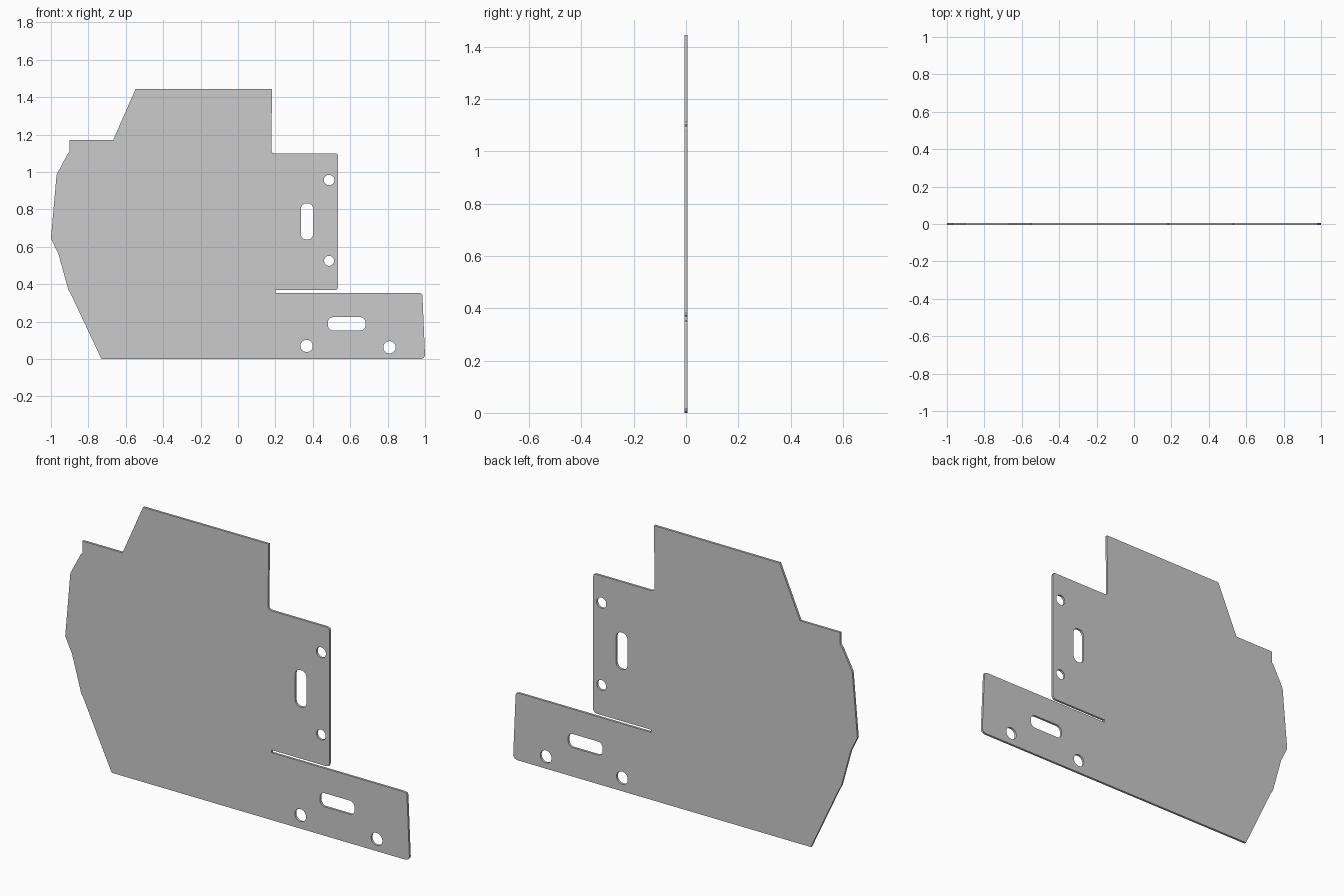
import bpy
from math import sin, cos, pi

if "Cube" in bpy.data.objects:
    bpy.data.objects.remove(bpy.data.objects["Cube"])

THICK = 0.012

# Flat plate as a filled 2D curve; inner closed splines become holes
curve = bpy.data.curves.new("bracket_plate", 'CURVE')
curve.dimensions = '2D'
curve.fill_mode = 'BOTH'
curve.extrude = THICK / 2


def loop(points):
    s = curve.splines.new('POLY')
    s.points.add(len(points) - 1)
    for p, (x, z) in zip(s.points, points):
        p.co = (x, z, 0, 1)
    s.use_cyclic_u = True


def stadium(cx, cz, r, half_x=0.0, half_z=0.0, n=20):
    """Circle, stretched into a rounded slot by half_x / half_z."""
    pts = []
    for i in range(n):
        a = 2 * pi * (i + 0.5) / n
        c, s = cos(a), sin(a)
        pts.append((cx + r * c + (half_x if c > 0 else -half_x),
                    cz + r * s + (half_z if s > 0 else -half_z)))
    loop(pts)


# Outer outline, counter-clockwise from the lower left
loop([
    (-0.73, 0), (0.978, 0), (0.992, 0.005), (1.0, 0.018),        # bottom edge
    (0.986, 0.34), (0.982, 0.35), (0.97, 0.354),                 # lower arm
    (0.20, 0.354), (0.20, 0.368),                                # thin slit
    (0.518, 0.368), (0.53, 0.372), (0.535, 0.385),               # side flange
    (0.535, 1.086), (0.532, 1.095), (0.522, 1.099),
    (0.20, 1.099), (0.185, 1.103), (0.178, 1.112),
    (0.182, 1.445), (-0.548, 1.443), (-0.667, 1.172),            # top tab
    (-0.90, 1.172), (-0.90, 1.11), (-0.912, 1.095),              # left shoulder
    (-0.97, 0.985), (-1.0, 0.645), (-0.96, 0.562),
    (-0.907, 0.37), (-0.895, 0.35),
])

# Bolt holes
for x, z, r in [(0.487, 0.957, 0.028), (0.487, 0.525, 0.027),
                (0.367, 0.07, 0.033), (0.81, 0.063, 0.033)]:
    stadium(x, z, r)

# Adjustment slots
stadium(0.369, 0.736, 0.030, half_x=0.003, half_z=0.067)
stadium(0.581, 0.188, 0.030, half_x=0.071, half_z=0.006)

# Stand the plate up and convert to mesh
plate = bpy.data.objects.new("bracket_plate", curve)
bpy.context.collection.objects.link(plate)
plate.rotation_euler = (pi / 2, 0, 0)
bpy.context.view_layer.objects.active = plate
plate.select_set(True)
bpy.ops.object.convert(target='MESH')
bpy.ops.object.transform_apply(location=False, rotation=True, scale=False)
bpy.ops.object.mode_set(mode='EDIT')
bpy.ops.mesh.select_all(action='SELECT')
bpy.ops.mesh.remove_doubles(threshold=0.0001)
bpy.ops.mesh.normals_make_consistent(inside=False)
bpy.ops.object.mode_set(mode='OBJECT')
bpy.ops.object.shade_flat()
